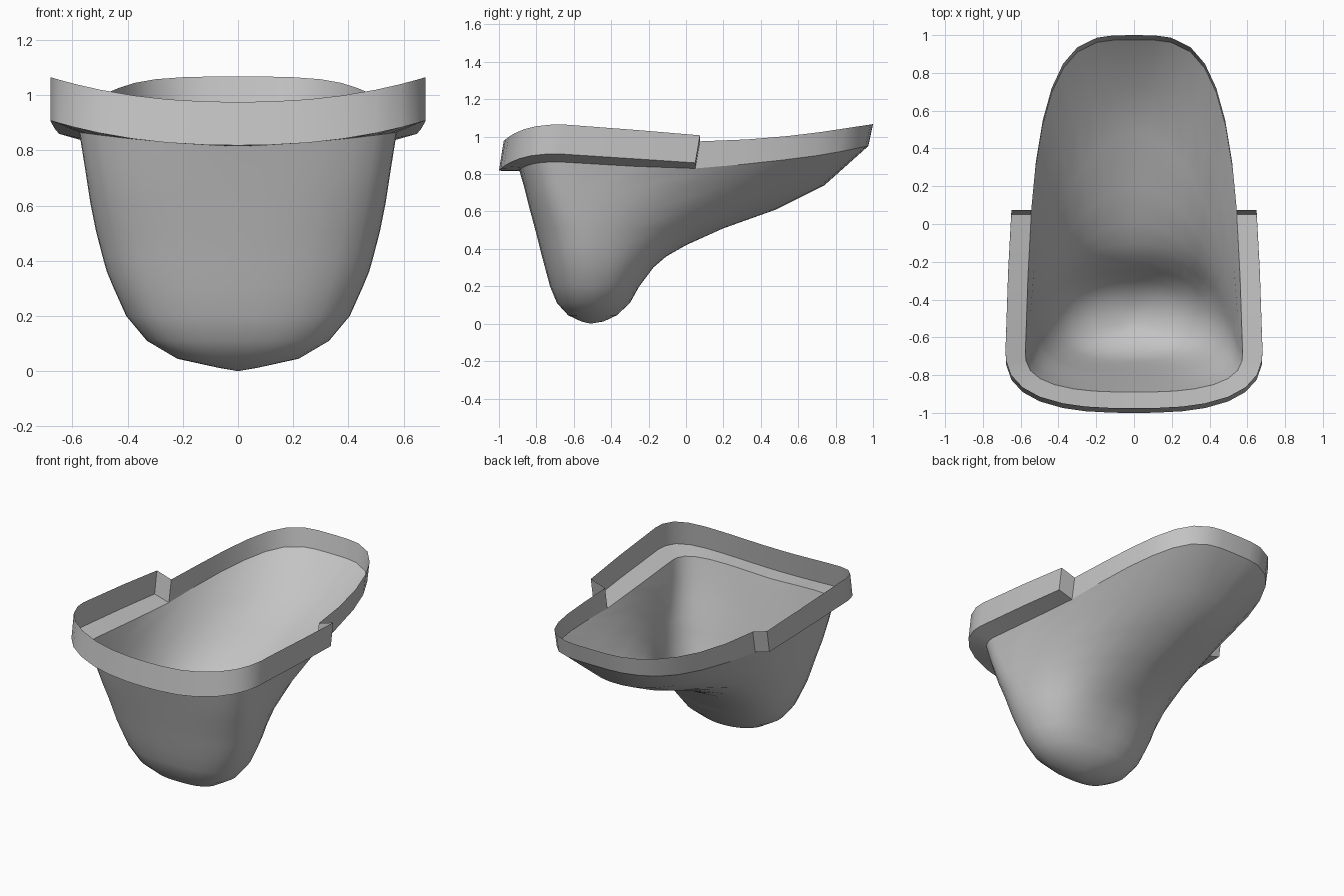
import bpy
import bmesh
from math import sin, cos, pi

cube = bpy.data.objects.get("Cube")
if cube:
    bpy.data.objects.remove(cube, do_unlink=True)

grey = bpy.data.materials.new("plain_grey")
grey.use_nodes = True
COLOUR = (0.55, 0.55, 0.55, 1)
grey.diffuse_color = COLOUR
grey.node_tree.nodes["Principled BSDF"].inputs["Base Color"].default_value = COLOUR

# Angles run from the front centre, round the left side, to the back centre
FRONT = [-pi / 2, -1.48, -1.3, -1.1, -0.85, -0.6, -0.35, -0.12]
BACK = [0, 0.08, 0.231, 0.4, 0.6, 0.8, 1.0, 1.2, 1.4, 1.51, pi / 2]
ANGLES = FRONT + BACK
TRAY_END = len(FRONT) + 3      # the tray stops just behind the middle
LEAN = 0.025                   # upright walls lean back by this much


def interp(y, table):
    """Straight-line lookup of a height along y."""
    for (y0, z0), (y1, z1) in zip(table, table[1:]):
        if y <= y1:
            return z0 + (z1 - z0) * max(0, y - y0) / (y1 - y0)
    return table[-1][1]


def outline(width, front, centre, back, back_power, front_power=2.7):
    """Half outline, squarer for a higher power, tapering to the back."""
    pts = []
    for a in ANGLES:
        power = front_power if a < 0 else back_power
        c, s = max(0, cos(a)) ** (2 / power), abs(sin(a)) ** (2 / power)
        reach = (front if a < 0 else back) - centre
        taper = 1 if a < 0 else 1 - 0.09 * s
        pts.append((width * c * taper, centre + reach * s))
    return pts


def raise_edge(pts, low, table, curve=2.3):
    """Height that rises from the front centre to the corner, then follows y."""
    corner = table[0][1]
    wide = max(p[0] for p in pts)
    out = []
    for (x, y), a in zip(pts, ANGLES):
        z = low + (corner - low) * (x / wide) ** curve if a < 0 else interp(y, table)
        out.append((x, y, z))
    return out


def lean(pts):
    return [(x, y + LEAN, z) for x, y, z in pts]


def make_strips(name, rings, pole=None, cap=None):
    """Skin between rings, mirrored to both sides."""
    bm = bmesh.new()
    rows = [[bm.verts.new(p) for p in ring] for ring in rings]
    for lo, hi in zip(rows, rows[1:]):
        for i in range(len(lo) - 1):
            bm.faces.new((lo[i], lo[i + 1], hi[i + 1], hi[i]))
    if pole:
        tip = bm.verts.new(pole)
        for a, b in zip(rows[0], rows[0][1:]):
            bm.faces.new((tip, b, a))
    if cap:
        bm.faces.new((rows[0][-1], bm.verts.new(cap), rows[2][-1], rows[1][-1]))
    mesh = bpy.data.meshes.new(name)
    bm.to_mesh(mesh)
    bm.free()
    mesh.materials.append(grey)
    ob = bpy.data.objects.new(name, mesh)
    bpy.context.collection.objects.link(ob)
    mirror = ob.modifiers.new("Mirror", 'MIRROR')
    mirror.merge_threshold = 0.0005
    bpy.ops.object.select_all(action='DESELECT')
    ob.select_set(True)
    bpy.context.view_layer.objects.active = ob
    bpy.ops.object.shade_smooth_by_angle(angle=1.3 if pole else 0.6)


# Deep bowl: height, half width, front, widest point, back, squareness behind
LEVELS = [
    (0.012, 0.07, -0.56, -0.50, -0.44, 2.0),
    (0.045, 0.22, -0.63, -0.50, -0.37, 2.2),
    (0.11, 0.33, -0.69, -0.50, -0.30, 2.4),
    (0.20, 0.405, -0.727, -0.50, -0.25, 2.6),
    (0.30, 0.45, -0.754, -0.51, -0.175, 2.5),
    (0.36, 0.475, -0.77, -0.52, -0.105, 2.25),
    (0.42, 0.492, -0.785, -0.53, 0.0, 2.0),
    (0.51, 0.515, -0.808, -0.55, 0.20, 1.85),
    (0.61, 0.535, -0.835, -0.60, 0.48, 1.95),
    (0.74, 0.555, -0.868, -0.65, 0.74, 2.5),
]
rings = [[(x, y, lv[0]) for x, y in outline(*lv[1:])] for lv in LEVELS]
edge = outline(0.575, -0.89, -0.68, 0.975, 3.6)
rim = raise_edge(edge, 0.815, [(-0.68, 0.865), (-0.2, 0.837), (0.05, 0.83),
                               (0.4, 0.86), (0.75, 0.905), (0.975, 0.95)], 1.6)
make_strips("bowl", rings + [rim], pole=(0, -0.51, 0))

# Upright band round the back of the bowl
upper = raise_edge(edge, 0.975, [(-0.68, 0.975), (0.05, 0.975), (0.3, 0.985),
                                 (0.6, 1.01), (0.975, 1.067)])
band_top = lean(upper)
start = TRAY_END - 1
make_strips("back_band", [rim[start:], band_top[start:]])

# Ledge and raised wall round the front and sides, closed at its ends
outer = []
for (x, y), (fx, fy), a in zip(edge, outline(0.68, -1.0, -0.68, 1, 3.6), ANGLES):
    outer.append((fx, fy) if a < 0 else (x + 0.105, y))
outer = outer[:TRAY_END]
wall_low = raise_edge(outer, 0.818, [(-0.68, 0.908), (-0.4, 0.89), (0.05, 0.86)])
wall_high = lean(raise_edge(outer, 0.975, [(-0.68, 1.065), (-0.4, 1.045), (0.05, 1.007)]))
make_strips("front_rim", [rim[:TRAY_END], wall_low, wall_high], cap=band_top[start])
